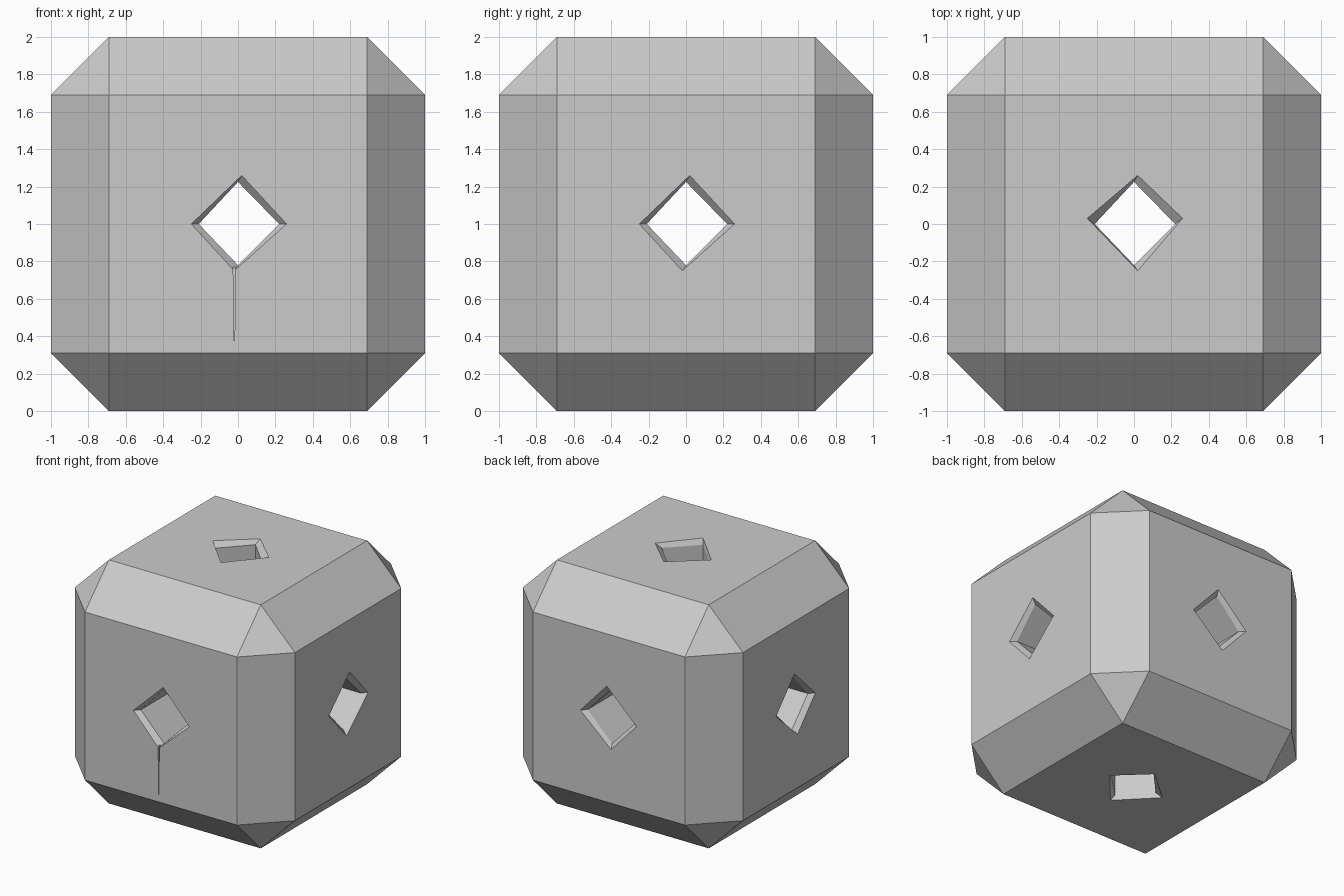
import bpy, bmesh
from mathutils import Vector

if "Cube" in bpy.data.objects:
    bpy.data.objects.remove(bpy.data.objects["Cube"])

def add_object(name, bm):
    bmesh.ops.recalc_face_normals(bm, faces=bm.faces)
    mesh = bpy.data.meshes.new(name)
    bm.to_mesh(mesh)
    bm.free()
    obj = bpy.data.objects.new(name, mesh)
    bpy.context.collection.objects.link(obj)
    return obj

def loft(name, sections, place):
    """Join (depth, outline) sections into a closed solid."""
    bm = bmesh.new()
    rings = [[bm.verts.new(place(u, v, d)) for u, v in pts] for d, pts in sections]
    n = len(rings[0])
    for a, b in zip(rings, rings[1:]):
        for i in range(n):
            j = (i + 1) % n
            bm.faces.new((a[i], a[j], b[j], b[i]))
    bm.faces.new(rings[0])
    bm.faces.new(rings[-1])
    return add_object(name, bm)

# Body: cube with wide flat chamfers and triangular corners
bm = bmesh.new()
bmesh.ops.create_cube(bm, size=2)
bmesh.ops.translate(bm, verts=bm.verts, vec=(0, 0, 1))
bmesh.ops.bevel(bm, geom=bm.edges[:], offset=0.31, segments=1,
                affect='EDGES', profile=0.5)
body = add_object("chamfered_block", bm)

# Diamond tunnels along each axis, with flared, slightly skewed rims
inner = [(0, .225), (.22, 0), (0, -.22), (-.21, 0)]
rim_side = [(.02, .26), (.26, 0), (-.02, -.25), (-.25, 0)]
rim_top = [(.02, .26), (.26, .03), (.02, -.25), (-.25, .03)]
front = lambda u, v, d: Vector((u, d, v + 1))
right = lambda u, v, d: Vector((d, u, v + 1))
top = lambda u, v, d: Vector((u, v, d + 1))

cutters = []
for name, place, rim in (("front_tunnel", front, rim_side),
                         ("side_tunnel", right, rim_side),
                         ("vertical_tunnel", top, rim_top)):
    sections = [(-1.05, rim), (-1, rim), (-.96, inner),
                (.96, inner), (1, rim), (1.05, rim)]
    cutters.append(loft(name + "_cutter", sections, place))

# Fine crack below the front opening
crack = [(-.026, -.23), (-.014, -.23), (-.018, -.63), (-.02, -.63)]
cutters.append(loft("crack_cutter", [(-1.05, crack), (-.98, crack)], front))

for cutter in cutters:
    cutter.hide_render = True
    cutter.hide_viewport = False
    cutter.display_type = 'WIRE'
    mod = body.modifiers.new(cutter.name, 'BOOLEAN')
    mod.operation = 'DIFFERENCE'
    mod.solver = 'EXACT'
    mod.object = cutter
